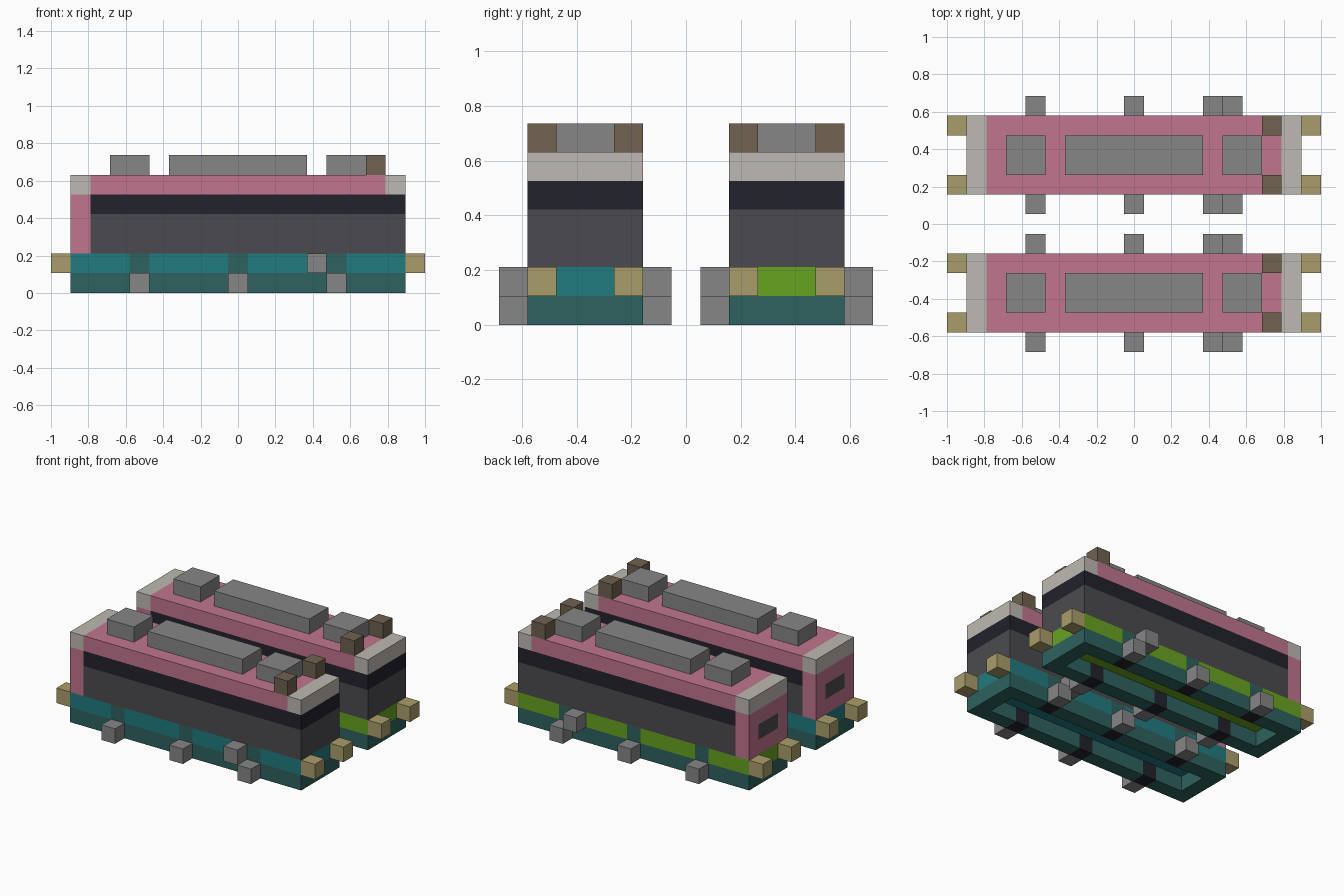
import bpy
import bmesh

U = 2 / 19          # grid unit the whole model is laid out on

cube = bpy.data.objects.get("Cube")
if cube:
    bpy.data.objects.remove(cube, do_unlink=True)


def material(name, rgb):
    lin = [((c / 255 + 0.055) / 1.055) ** 2.4 for c in rgb]
    m = bpy.data.materials.new(name)
    m.use_nodes = True
    m.diffuse_color = (*lin, 1)
    m.node_tree.nodes["Principled BSDF"].inputs["Base Color"].default_value = (*lin, 1)
    return m


PINK = material("pink", (192, 117, 142))
WHITE = material("warm white", (190, 185, 178))
DARK = material("dark grey", (75, 74, 78))
NAVY = material("navy", (34, 34, 44))
TEAL = material("teal", (33, 123, 128))
DEEP = material("deep teal", (45, 98, 94))
GREEN = material("green", (103, 163, 33))
TAN = material("tan", (170, 157, 108))
BROWN = material("brown", (112, 98, 80))
GREY = material("grey", (134, 134, 134))


def part(name, mat, boxes, yc):
    """One object from boxes (x0, x1, y0, y1, z0, z1), in units around the car centre."""
    bm = bmesh.new()
    for x0, x1, y0, y1, z0, z1 in boxes:
        for v in bmesh.ops.create_cube(bm, size=1)["verts"]:
            v.co.x = (x1 if v.co.x > 0 else x0) * U
            v.co.y = ((y1 if v.co.y > 0 else y0) + yc) * U
            v.co.z = (z1 if v.co.z > 0 else z0) * U
    mesh = bpy.data.meshes.new(name)
    bm.to_mesh(mesh)
    bm.free()
    mesh.materials.append(mat)
    bpy.context.collection.objects.link(bpy.data.objects.new(name, mesh))


def both(boxes):
    """Add the copy mirrored across the car's long axis."""
    return boxes + [(a, b, -d, -c, e, f) for a, b, c, d, e, f in boxes]


WHEELS = [-5, 0, 5]
SPANS = [(-8.5, -5.5), (-4.5, -0.5), (0.5, 4.5), (5.5, 8.5)]


def car(side, yc, band):
    def add(name, mat, boxes):
        part(f"{side}_{name}", mat, boxes, yc)

    # Open-bottomed chassis frame with axle blocks and wheels
    frame = both([(a, b, 1, 2, 0, 1) for a, b in SPANS])
    frame += [(-8.5, -7.5, -1, 1, 0, 1), (7.5, 8.5, -1, 1, 0, 1)]
    add("chassis_frame", DEEP, frame)
    add("axle_blocks", NAVY, both([(x - .5, x + .5, 1, 2, 0, 1) for x in WHEELS]))
    add("wheels", GREY, both([(x - .5, x + .5, 2, 3, 0, 1) for x in WHEELS]))
    add("side_boxes", GREY, both([(3.5, 4.5, 2, 3, 1, 2)]))

    # Coloured skirt band, with posts above the wheels
    add("skirt_band", band,
        both([(a, b, 1, 2, 1, 2) for a, b in SPANS]) + [(-8.5, 8.5, -1, 1, 1, 2)])
    add("skirt_posts", DEEP, both([(x - .5, x + .5, 1, 2, 1, 2) for x in WHEELS]))
    add("buffers", TAN, both([(8.5, 9.5, 1, 2, 1, 2), (-9.5, -8.5, 1, 2, 1, 2)]))

    # Body, stripe and end wall with its window
    add("body", DARK, [(-7.5, 8.5, -2, 2, 2, 4)])
    add("stripe", NAVY, [(-7.5, 8.5, -2, 2, 4, 5)])
    add("end_wall", PINK, both([(-8.5, -7.5, 1, 2, 2, 5)])
        + [(-8.5, -7.5, -1, 1, 2, 3), (-8.5, -7.5, -1, 1, 4, 5)])
    add("end_window", DARK, [(-8.5, -7.5, -1, 1, 3, 4)])

    # Roof, white end caps and rooftop equipment
    add("roof", PINK, [(-7.5, 7.5, -2, 2, 5, 6)])
    add("roof_ends", WHITE, [(-8.5, -7.5, -2, 2, 5, 6), (7.5, 8.5, -2, 2, 5, 6)])
    add("roof_units", GREY, [(a, b, -1, 1, 6, 7)
                             for a, b in [(-6.5, -4.5), (-3.5, 3.5), (4.5, 6.5)]])
    add("roof_horns", BROWN, both([(6.5, 7.5, 1, 2, 6, 7)]))


car("front_car", -3.5, TEAL)
car("back_car", 3.5, GREEN)
